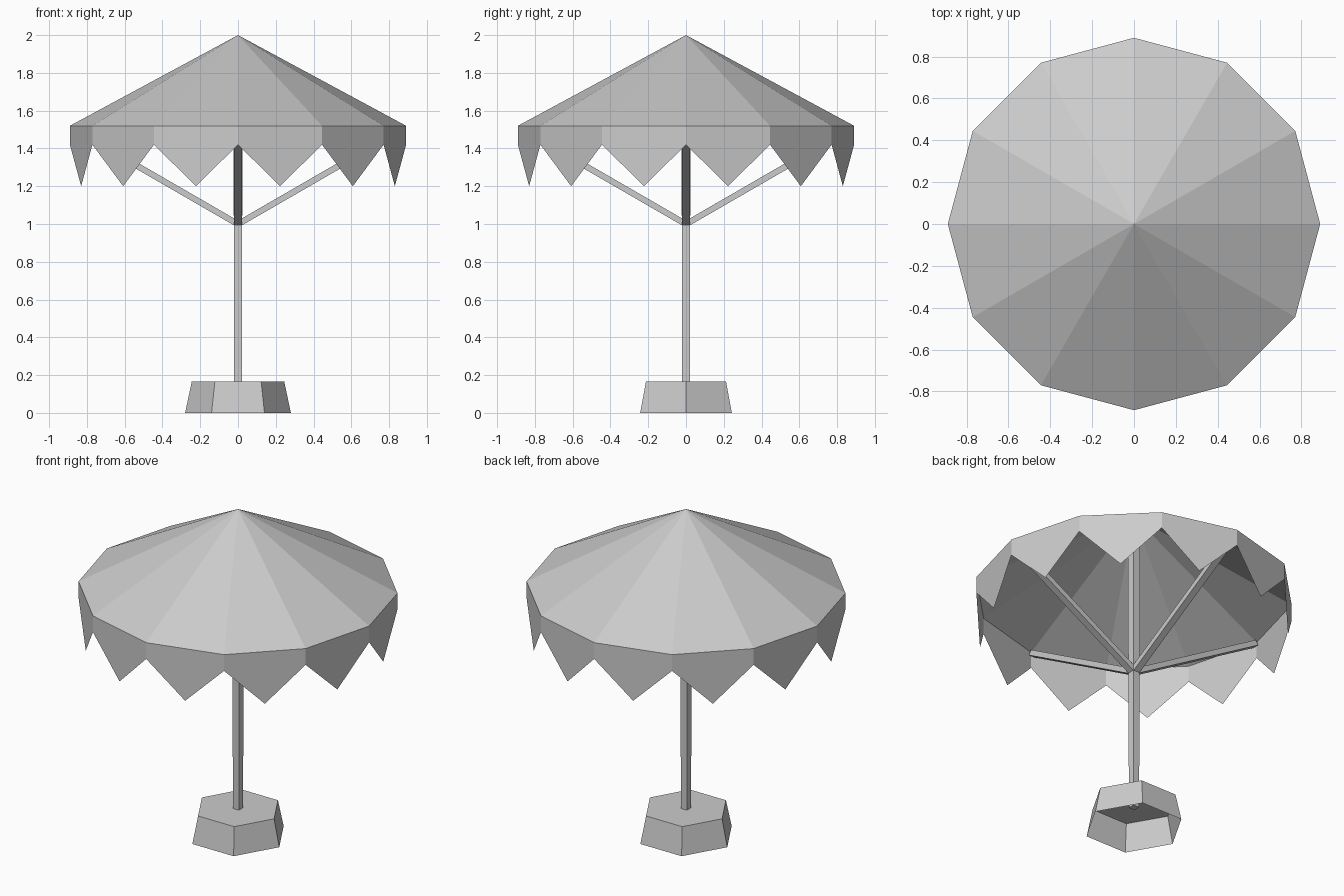
import bpy
from math import sin, cos, pi
from mathutils import Vector, Matrix

if "Cube" in bpy.data.objects:
    bpy.data.objects.remove(bpy.data.objects["Cube"])


def add_mesh(name, verts, faces):
    mesh = bpy.data.meshes.new(name)
    mesh.from_pydata(verts, [], faces)
    mesh.update()
    obj = bpy.data.objects.new(name, mesh)
    bpy.context.collection.objects.link(obj)
    return obj


def ring(n, radius, z, start=0.0):
    return [Vector((radius * cos(start + 2 * pi * i / n),
                    radius * sin(start + 2 * pi * i / n), z)) for i in range(n)]


def frustum(name, n, r0, r1, z0, z1, start=0.0, bottom=True):
    verts = ring(n, r0, z0, start) + ring(n, r1, z1, start)
    faces = [(i, (i + 1) % n, n + (i + 1) % n, n + i) for i in range(n)]
    faces.append(tuple(range(n, 2 * n)))
    if bottom:
        faces.append(tuple(reversed(range(n))))
    return add_mesh(name, verts, faces)


# Hexagonal foot, open underneath
frustum("base", 6, 0.28, 0.245, 0.0, 0.165, bottom=False)

# Square pole, slightly wider towards the top
frustum("pole", 4, 0.02 * 2 ** 0.5, 0.025 * 2 ** 0.5, 0.13, 1.96, start=pi / 4)

# Canopy: twelve-sided cone with one pointed flap hanging from each side
N = 12
R = 0.89
rim = ring(N, R, 1.52)
notches = ring(N, R, 1.42)
tips = ring(N, R * cos(pi / N), 1.20, pi / N)
verts = rim + notches + tips + [Vector((0, 0, 2.0))]
faces = []
for i in range(N):
    j = (i + 1) % N
    faces.append((i, j, 3 * N))
    faces.append((i, N + i, 2 * N + i, N + j, j))
add_mesh("canopy", verts, faces)

# Four struts from the pole to the canopy rim
start, end = Vector((0.01, 0, 1.005)), Vector((0.875, 0, 1.505))
up = (end - start).cross(Vector((0, -1, 0))).normalized() * 0.016
side = Vector((0, 0.021, 0))
box = [p + side * s + up * u for p in (start, end)
       for s, u in ((-1, -1), (1, -1), (1, 1), (-1, 1))]
box_faces = [(3, 2, 1, 0), (4, 5, 6, 7)] + [
    (k, (k + 1) % 4, 4 + (k + 1) % 4, 4 + k) for k in range(4)]
for k, label in enumerate(("right", "back", "left", "front")):
    turn = Matrix.Rotation(k * pi / 2, 3, 'Z')
    add_mesh(label + "_strut", [turn @ v for v in box], box_faces)
